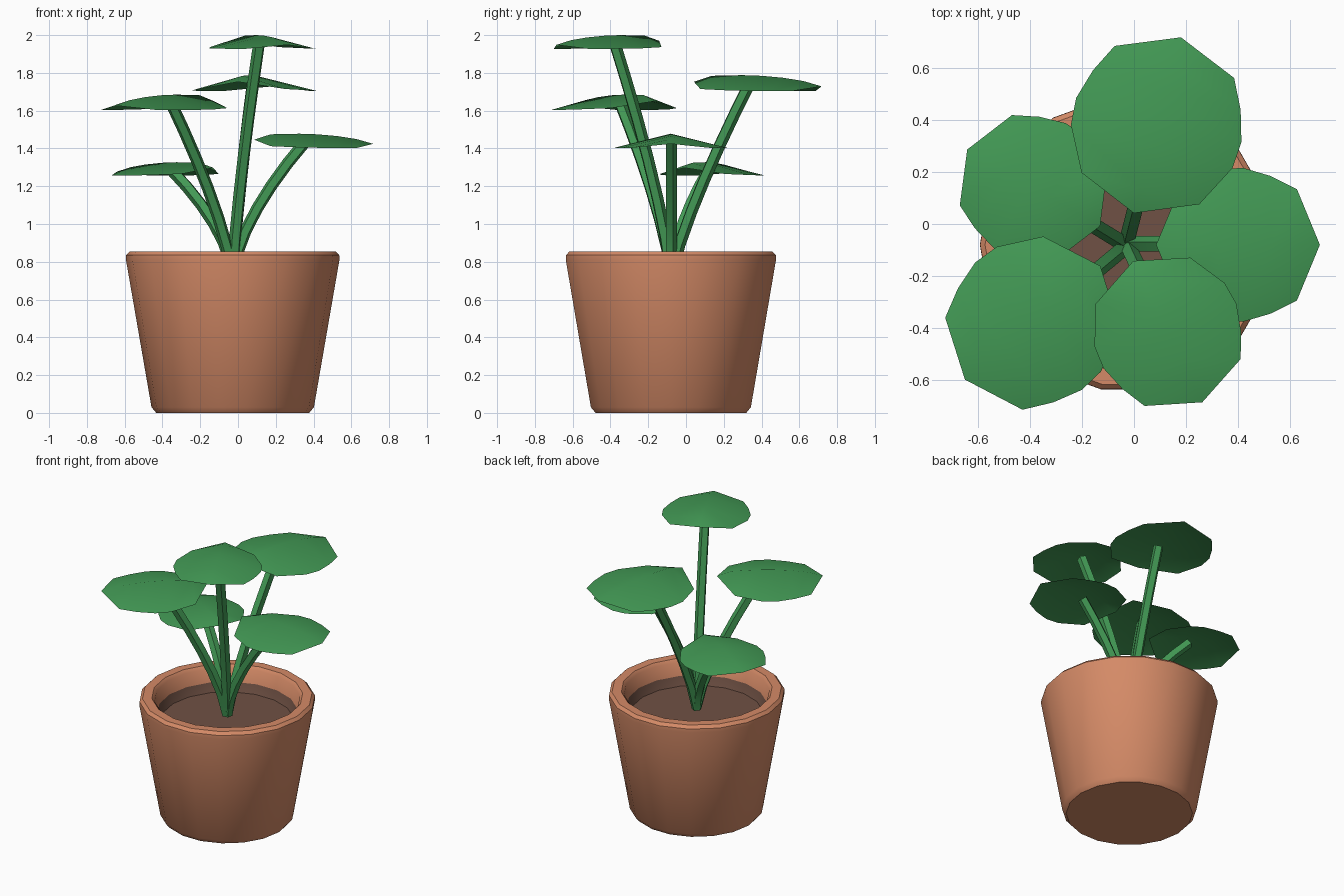
import bpy, bmesh, math
from mathutils import Vector

if "Cube" in bpy.data.objects:
    bpy.data.objects.remove(bpy.data.objects["Cube"])

def material(name, rgb):
    m = bpy.data.materials.new(name)
    m.diffuse_color = (*rgb, 1)
    m.use_nodes = True
    m.node_tree.nodes["Principled BSDF"].inputs["Base Color"].default_value = m.diffuse_color
    return m

TERRACOTTA = material("terracotta", (0.66, 0.255, 0.135))
SOIL = material("soil brown", (0.16, 0.082, 0.058))
GREEN = material("leaf green", (0.055, 0.32, 0.09))

CX, CY = -0.028, -0.08   # pot axis

def finish(name, bm, mats, angle):
    me = bpy.data.meshes.new(name)
    bm.to_mesh(me)
    bm.free()
    for m in mats:
        me.materials.append(m)
    ob = bpy.data.objects.new(name, me)
    bpy.context.collection.objects.link(ob)
    bpy.ops.object.select_all(action='DESELECT')
    ob.select_set(True)
    bpy.context.view_layer.objects.active = ob
    bpy.ops.object.shade_smooth_by_angle(angle=math.radians(angle))
    return ob

def ring(bm, centre, r, n, a=Vector((1, 0, 0)), b=Vector((0, 1, 0))):
    return [bm.verts.new(centre + r * (math.cos(2*math.pi*i/n) * a + math.sin(2*math.pi*i/n) * b))
            for i in range(n)]

def loft(bm, rings):
    for lo, hi in zip(rings, rings[1:]):
        n = len(lo)
        for i in range(n):
            bm.faces.new((lo[i], lo[(i+1) % n], hi[(i+1) % n], hi[i]))
    bm.faces.new(rings[0][::-1])
    bm.faces.new(rings[-1])

# Pot: lathed 18-sided wall, rim and inside, with soil below the inner band
profile = [(0.405, 0), (0.43, 0.03), (0.565, 0.81), (0.564, 0.835), (0.545, 0.855),
           (0.485, 0.855), (0.467, 0.835), (0.45, 0.745), (0.425, 0.685)]
bm = bmesh.new()
loft(bm, [ring(bm, Vector((CX, CY, z)), r, 18) for r, z in profile])
for f in bm.faces:
    c = f.calc_center_median()
    inside = math.hypot(c.x - CX, c.y - CY) < 0.445
    f.material_index = 1 if inside and 0.6 < c.z < 0.74 else 0
finish("pot", bm, [TERRACOTTA, SOIL], 35)

# Half outline of a leaf of length 1: position along, half width, ridge drop, edge drop
STATIONS = [(-0.36, 0.335, 0.005, 0.105), (-0.12, 0.46, 0.0, 0.115), (0.03, 0.47, 0.005, 0.118),
            (0.2, 0.42, 0.02, 0.12), (0.36, 0.34, 0.045, 0.12)]

def leaf(name, cx, cy, top, length, deg):
    u = Vector((math.cos(math.radians(deg)), math.sin(math.radians(deg)), 0))
    v = Vector((-u.y, u.x, 0))
    bm = bmesh.new()

    def vert(s, t, d):
        return bm.verts.new(Vector((cx, cy, top)) + length * (s * u + t * v - Vector((0, 0, d))))
    rows = [[vert(s, -w, e), vert(s, 0, d), vert(s, w, e)] for s, w, d, e in STATIONS]
    inner, tip = vert(-0.5, 0, 0.05), vert(0.5, 0, 0.085)
    for j in (0, 1):
        for p, q in zip(rows, rows[1:]):
            bm.faces.new((p[j], q[j], q[j+1], p[j+1]))
        bm.faces.new((inner, rows[0][j], rows[0][j+1]))
        bm.faces.new((rows[-1][j], tip, rows[-1][j+1]))
    finish(name, bm, [GREEN], 40)

def stem(name, end, power):
    start = Vector((CX, CY, 0.72))
    out = Vector((end.x - CX, end.y - CY, 0))
    side = Vector((-out.y, out.x, 0)).normalized()
    n, rings = 6, []
    bm = bmesh.new()

    def point(k):
        return start + out * k ** power + Vector((0, 0, (end.z - start.z) * k))
    for i in range(n + 1):
        k = i / n
        tangent = (point(min(1, k + 0.05)) - point(max(0, k - 0.05))).normalized()
        rings.append(ring(bm, point(k), 0.033, 5, side, tangent.cross(side)))
    loft(bm, rings)
    bmesh.ops.recalc_face_normals(bm, faces=bm.faces)
    finish(name, bm, [GREEN], 30)

# Five leaves: centre x, y, top height, length, direction, stem bend
PLANTS = [("right", 0.40, -0.08, 1.478, 0.63, 0, 1.6),
          ("back", 0.09, 0.38, 1.788, 0.70, 75, 1.25),
          ("back_left", -0.386, 0.139, 1.327, 0.59, 150, 1.7),
          ("front_left", -0.39, -0.38, 1.685, 0.68, 220, 1.35),
          ("front_right", 0.13, -0.414, 2.0, 0.605, 296, 1.3)]
for name, x, y, top, length, deg, power in PLANTS:
    leaf(name + "_leaf", x, y, top, length, deg)
    a = math.radians(deg)
    back = 0.06 * length
    stem(name + "_stem", Vector((x - back * math.cos(a), y - back * math.sin(a), top - 0.035)), power)
